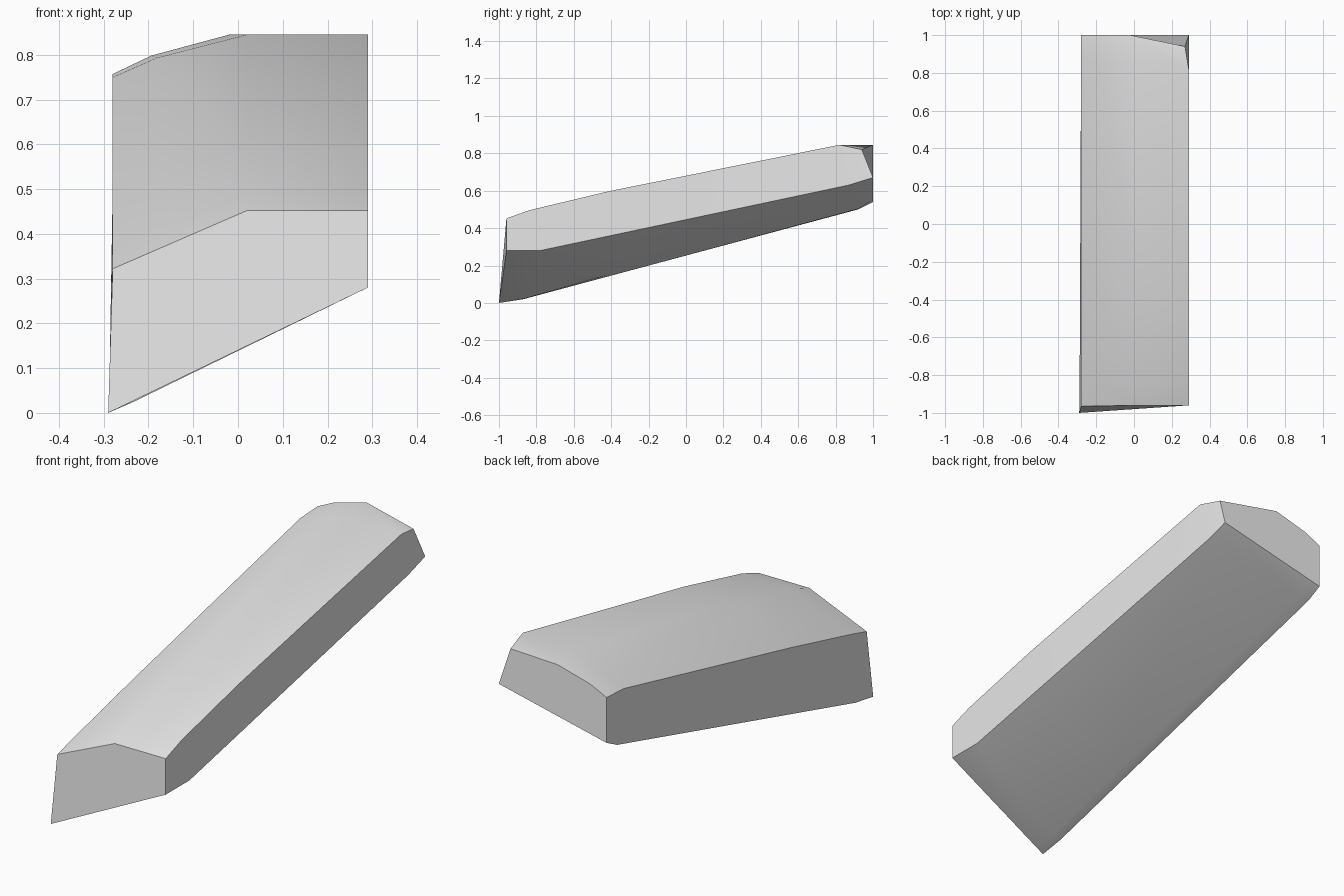
import bpy
import bmesh
import math
from mathutils import Vector

cube = bpy.data.objects.get("Cube")
if cube:
    bpy.data.objects.remove(cube, do_unlink=True)


def make_material(name, colour):
    material = bpy.data.materials.new(name)
    material.use_nodes = True
    material.diffuse_color = colour
    material.node_tree.nodes["Principled BSDF"].inputs["Base Color"].default_value = colour
    return material


def make_rail(front, front_inner, back_inner, back, rise=0.0):
    """Lengthwise edge of the block, with one slightly raised middle point."""
    points = [Vector(p) for p in (front, front_inner, back_inner, back)]
    middle = points[1].lerp(points[2], 0.26) + Vector((0, 0, rise))
    return points[:2] + [middle] + points[2:]


def rail_between(first, second, factor, bulges):
    """Rail part of the way between two others, pushed up or down at each station."""
    return [a.lerp(b, factor) + Vector((0, 0, bulge))
            for a, b, bulge in zip(first, second, bulges)]


# Main lengthwise edges, from front to back
right_bottom = make_rail((0.29, -0.96, 0.28), (0.29, -0.78, 0.28),
                         (0.29, 0.87, 0.63), (0.29, 1, 0.67))
right_top = make_rail((0.29, -0.96, 0.452), (0.29, -0.84, 0.495),
                      (0.29, 0.82, 0.845), (0.27, 0.94, 0.82), 0.012)
ridge = make_rail((0.02, -0.96, 0.452), (0.02, -0.84, 0.495),
                  (0.02, 0.85, 0.845), (-0.02, 1, 0.845), 0.012)
left_top = make_rail((-0.28, -0.965, 0.322), (-0.28, -0.84, 0.355),
                     (-0.28, 0.87, 0.75), (-0.28, 1, 0.757), 0.005)
left_bottom = make_rail((-0.29, -1, 0), (-0.288, -0.87, 0.02),
                        (-0.28, 0.92, 0.5), (-0.28, 1, 0.54))

# Softening edges across the sloped roof and beside the lower left edge
roof_crown = rail_between(left_top, ridge, 0.33, (0, 0.003, 0.008, 0.012, 0.012))
belly = rail_between(left_bottom, right_bottom, 0.09, (0, -0.02, -0.01, -0.01, 0))

rails = [right_bottom, right_top, ridge, roof_crown, left_top, left_bottom, belly]

# Skin the rails into a closed block
bm = bmesh.new()
columns = [[bm.verts.new(point) for point in rail] for rail in rails]
for index, column in enumerate(columns):
    following = columns[(index + 1) % len(columns)]
    for row in range(len(column) - 1):
        bm.faces.new((column[row], column[row + 1], following[row + 1], following[row]))
for end in (0, -1):
    bm.faces.new([column[end] for column in columns])
bmesh.ops.recalc_face_normals(bm, faces=bm.faces)

mesh = bpy.data.meshes.new("sloped_block")
bm.to_mesh(mesh)
bm.free()
mesh.materials.append(make_material("light_grey", (0.8, 0.8, 0.8, 1)))

block = bpy.data.objects.new("sloped_block", mesh)
bpy.context.collection.objects.link(block)

# Smooth the soft corners, keep the main edges crisp
bpy.ops.object.select_all(action="DESELECT")
block.select_set(True)
bpy.context.view_layer.objects.active = block
bpy.ops.object.shade_smooth_by_angle(angle=math.radians(32))
